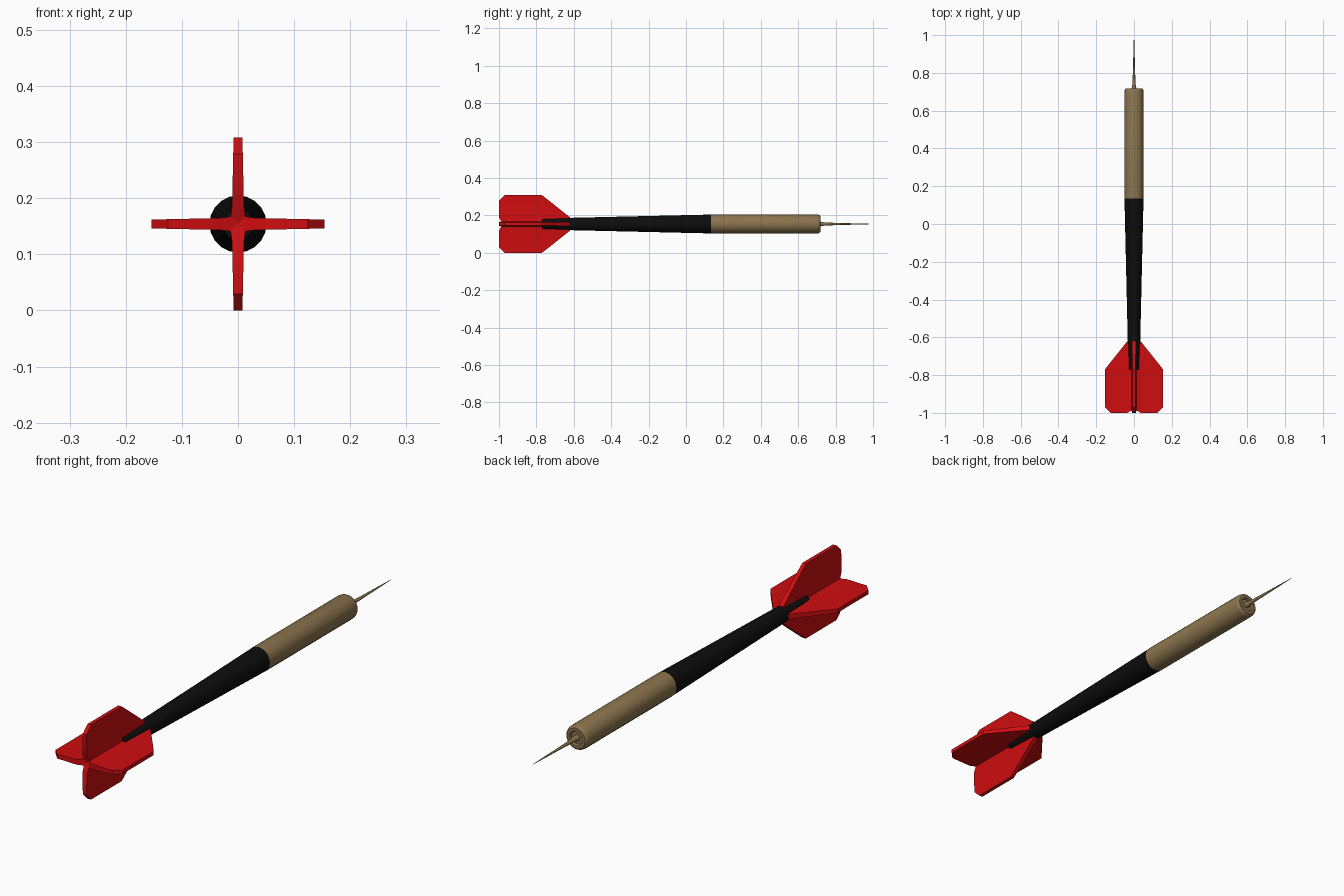
import bpy, bmesh, math
from mathutils import Matrix

if "Cube" in bpy.data.objects:
    bpy.data.objects.remove(bpy.data.objects["Cube"])

CZ = 0.154   # height of the dart axis
SIDES = 20


def material(name, rgb):
    m = bpy.data.materials.new(name)
    m.diffuse_color = (*rgb, 1)
    m.use_nodes = True
    m.node_tree.nodes["Principled BSDF"].inputs["Base Color"].default_value = m.diffuse_color
    return m


red = material("flight red", (0.62, 0.004, 0.005))
black = material("shaft black", (0.004, 0.004, 0.004))
brass = material("dull brass", (0.26, 0.175, 0.075))


def finish(bm, name, mat, angle=35):
    bmesh.ops.recalc_face_normals(bm, faces=bm.faces)
    me = bpy.data.meshes.new(name)
    bm.to_mesh(me)
    bm.free()
    me.materials.append(mat)
    ob = bpy.data.objects.new(name, me)
    bpy.context.collection.objects.link(ob)
    bpy.ops.object.select_all(action='DESELECT')
    ob.select_set(True)
    bpy.context.view_layer.objects.active = ob
    bpy.ops.object.shade_smooth_by_angle(angle=math.radians(angle))
    return ob


def lathe(name, profile, mat, sides=SIDES):
    """Revolve (y, radius) rings around the dart axis and cap both ends."""
    bm = bmesh.new()
    rings = []
    for y, r in profile:
        rings.append([bm.verts.new((r * math.cos(2 * math.pi * i / sides), y,
                                    CZ + r * math.sin(2 * math.pi * i / sides)))
                      for i in range(sides)])
    for a, b in zip(rings, rings[1:]):
        for i in range(sides):
            j = (i + 1) % sides
            bm.faces.new((a[i], a[j], b[j], b[i]))
    bm.faces.new(rings[0])
    bm.faces.new(rings[-1])
    return finish(bm, name, mat)


# Shaft, barrel and needle point
lathe("shaft", [(-0.77, 0.028), (-0.62, 0.033), (0.135, 0.0505)], black)
lathe("barrel", [(0.135, 0.051), (0.702, 0.051), (0.712, 0.048),
                 (0.718, 0.042), (0.718, 0.03), (0.71, 0.026)], brass)
lathe("point", [(0.70, 0.014), (0.722, 0.012), (0.74, 0.0085), (0.77, 0.0072),
                (0.84, 0.005), (0.90, 0.0035), (1.0, 0.0006)], brass, 12)

# Flight: four vanes, thicker at the root; (radius, front y, back y, half thickness)
SECTIONS = [(0.0, -0.62, -0.985, 0.018), (0.016, -0.62, -0.988, 0.0125),
            (0.035, -0.62, -1.0, 0.0105), (0.125, -0.7325, -1.0, 0.0085),
            (0.154, -0.77, -0.97, 0.008)]
for k, side in enumerate(("right", "upper", "left", "lower")):
    bm = bmesh.new()
    loops = [[bm.verts.new(p) for p in ((r, f, -t), (r, f, t), (r, b, t), (r, b, -t))]
             for r, f, b, t in SECTIONS]
    for a, b in zip(loops, loops[1:]):
        for i in range(4):
            j = (i + 1) % 4
            bm.faces.new((a[i], a[j], b[j], b[i]))
    bm.faces.new(loops[0])
    bm.faces.new(loops[-1])
    bm.transform(Matrix.Translation((0, 0, CZ)) @ Matrix.Rotation(k * math.pi / 2, 4, 'Y'))
    finish(bm, "flight_" + side, red)
